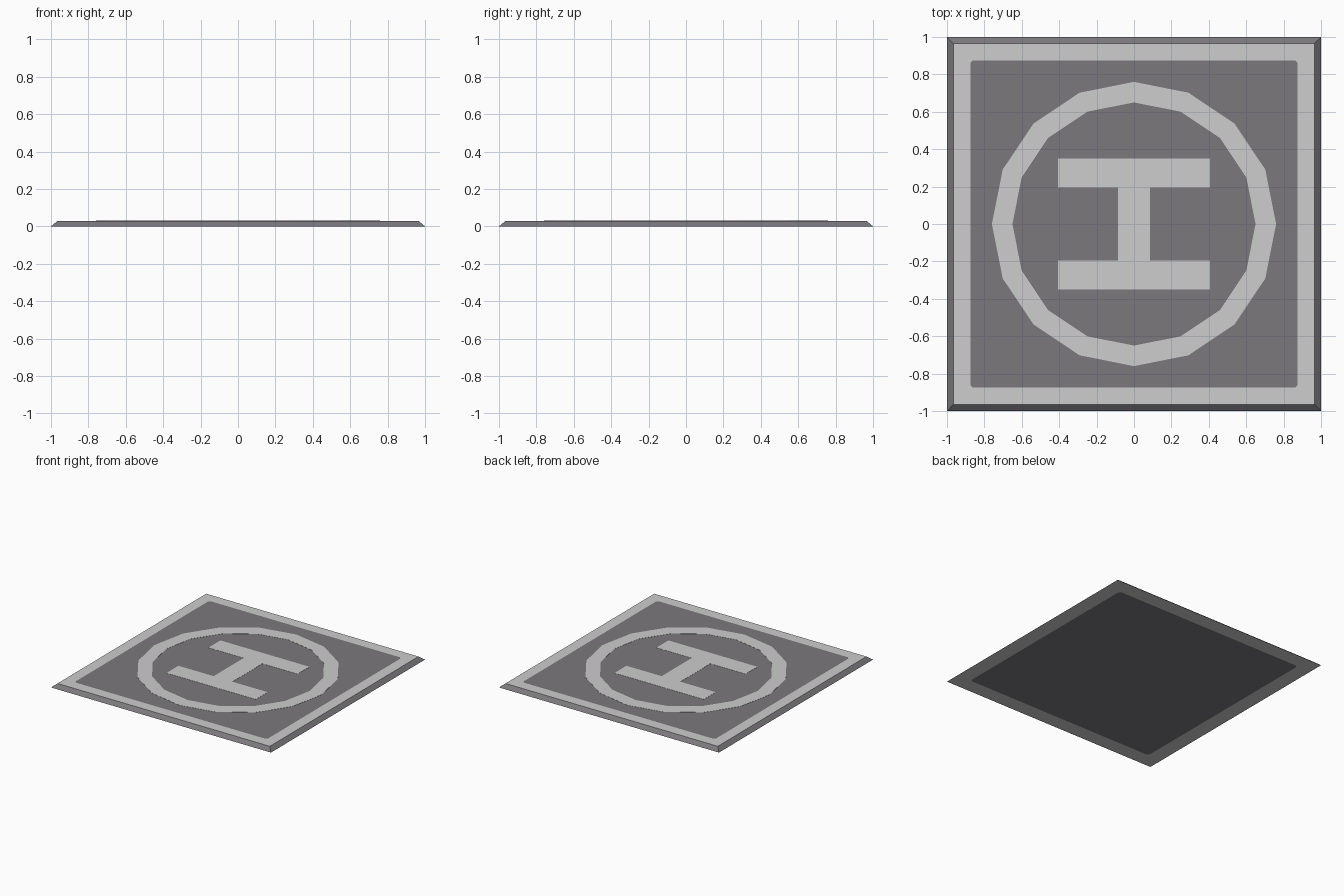
import bpy, bmesh, math

if "Cube" in bpy.data.objects:
    bpy.data.objects.remove(bpy.data.objects["Cube"])

TOP = 0.029    # slab top
BASE = 1.0     # half width at the ground
RIM = 0.965    # half width at the top
FIELD = 0.875  # half width of the inner dark field
CUT = 0.015    # small corner cut of the field


def material(name, rgb):
    m = bpy.data.materials.new(name)
    m.diffuse_color = (*rgb, 1)
    m.use_nodes = True
    m.node_tree.nodes["Principled BSDF"].inputs["Base Color"].default_value = m.diffuse_color
    return m


dark = material("dark asphalt", (0.20, 0.19, 0.205))
light = material("light paint", (0.61, 0.61, 0.61))


def finish(bm, name, mats):
    bmesh.ops.recalc_face_normals(bm, faces=bm.faces)
    me = bpy.data.meshes.new(name)
    bm.to_mesh(me)
    bm.free()
    for m in mats:
        me.materials.append(m)
    ob = bpy.data.objects.new(name, me)
    bpy.context.collection.objects.link(ob)
    return ob


# Slab: square rim loops and corner-cut field loops, above and below
SIGNS = [(1, 1), (-1, 1), (-1, -1), (1, -1)]


def square(bm, h, z):
    return [bm.verts.new((sx * h, sy * h, z)) for sx, sy in SIGNS]


def field(bm, z):
    loop = []
    for i, (sx, sy) in enumerate(SIGNS):
        a = (sx * FIELD, sy * (FIELD - CUT), z)
        b = (sx * (FIELD - CUT), sy * FIELD, z)
        loop += [bm.verts.new(p) for p in ((a, b) if i % 2 == 0 else (b, a))]
    return loop


bm = bmesh.new()
rims = [square(bm, BASE, 0), square(bm, RIM, TOP)]
for rim, z in zip(rims, (0, TOP)):
    inner = field(bm, z)
    bm.faces.new(inner)
    for i in range(4):
        j = (i + 1) % 4
        frame = [bm.faces.new((rim[i], rim[j], inner[2 * j], inner[2 * i + 1])),
                 bm.faces.new((rim[i], inner[2 * i + 1], inner[2 * i]))]
        for f in frame:
            f.material_index = 1
for i in range(4):
    j = (i + 1) % 4
    bm.faces.new((rims[0][i], rims[0][j], rims[1][j], rims[1][i]))
finish(bm, "pad_slab", [dark, light])

# Painted circle: 16-sided thin ring
LIFT = 0.0012
bm = bmesh.new()
loops = []
for r, z in ((0.65, TOP), (0.65, TOP + LIFT), (0.76, TOP + LIFT), (0.76, TOP)):
    loops.append([bm.verts.new((r * math.cos(math.tau * k / 16),
                                r * math.sin(math.tau * k / 16), z)) for k in range(16)])
for a in range(4):
    p, q = loops[a], loops[(a + 1) % 4]
    for k in range(16):
        n = (k + 1) % 16
        bm.faces.new((p[k], p[n], q[n], q[k]))
finish(bm, "painted_circle", [light])


# Painted landing marks: two cross bars and a stem
def bar(name, x0, x1, y0, y1):
    bm = bmesh.new()
    bmesh.ops.create_cube(bm, size=1)
    for v in bm.verts:
        v.co = (x1 if v.co.x > 0 else x0, y1 if v.co.y > 0 else y0,
                TOP + (LIFT if v.co.z > 0 else 0))
    finish(bm, name, [light])


bar("landing_bar_back", -0.405, 0.405, 0.195, 0.35)
bar("landing_bar_front", -0.405, 0.405, -0.35, -0.195)
bar("landing_stem", -0.085, 0.085, -0.195, 0.195)
